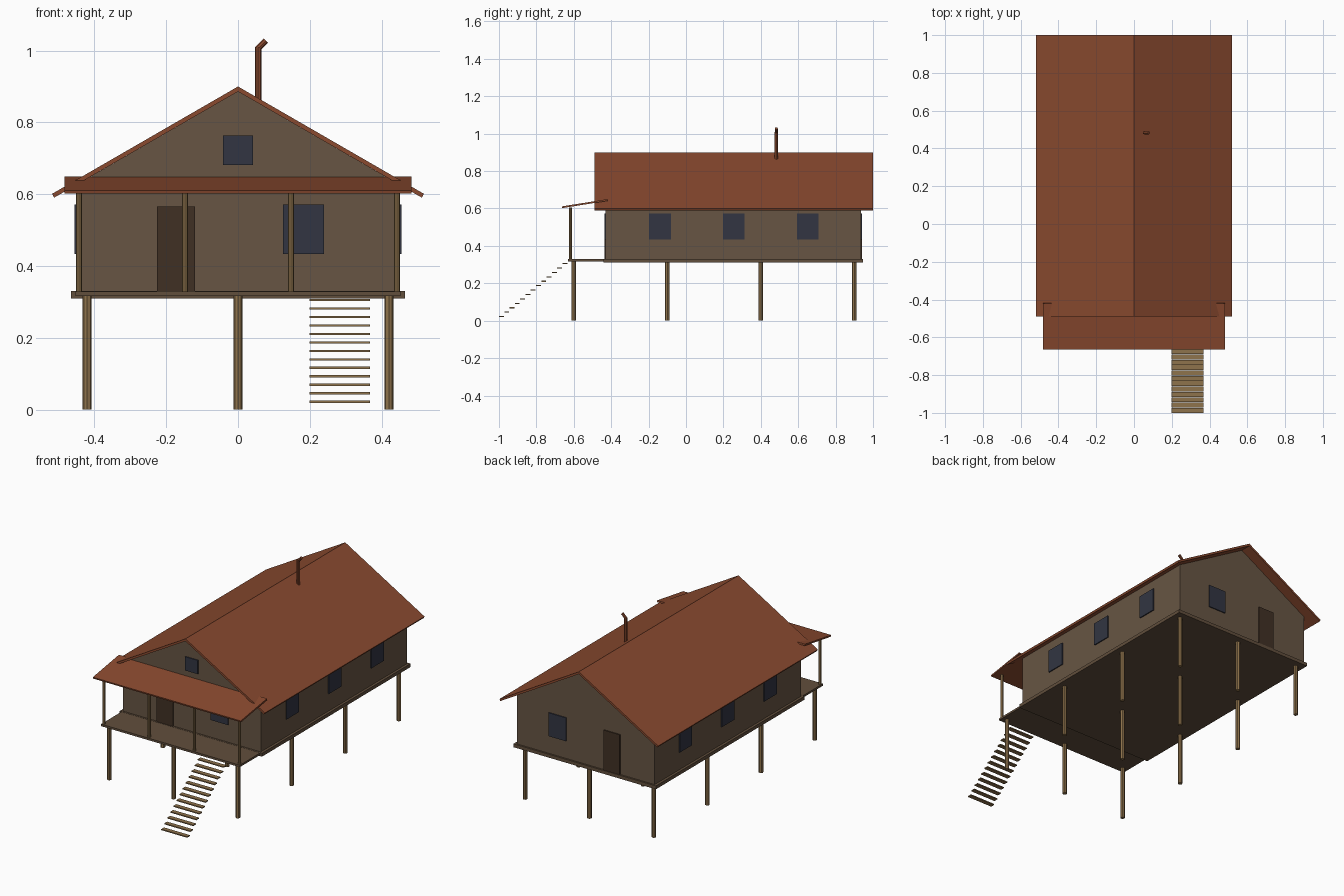
import bpy, bmesh, math
from mathutils import Vector

default = bpy.data.objects.get("Cube")
if default:
    bpy.data.objects.remove(default, do_unlink=True)


def material(name, srgb):
    colour = [((c / 255 + 0.055) / 1.055) ** 2.4 for c in srgb] + [1]
    mat = bpy.data.materials.new(name)
    mat.use_nodes = True
    mat.diffuse_color = colour
    mat.node_tree.nodes["Principled BSDF"].inputs["Base Color"].default_value = colour
    return mat


ROOF = material("rust red roof", (138, 74, 47))
WALL = material("brown wall", (103, 85, 67))
FLOOR = material("dark timber floor", (97, 78, 60))
WOOD = material("light timber", (143, 115, 76))
DOOR = material("dark door", (64, 48, 36))
GLASS = material("blue grey glass", (50, 53, 66))


def finish(name, bm, mat):
    bmesh.ops.recalc_face_normals(bm, faces=bm.faces)
    mesh = bpy.data.meshes.new(name)
    bm.to_mesh(mesh)
    bm.free()
    mesh.materials.append(mat)
    obj = bpy.data.objects.new(name, mesh)
    bpy.context.scene.collection.objects.link(obj)
    return obj


def prism(name, profile, start, end, axis, mat):
    """Extrude an (x, z) profile along y, or a (y, z) profile along x."""
    bm = bmesh.new()
    if axis == "y":
        points = [(u, start, w) for u, w in profile]
        step = Vector((0, end - start, 0))
    else:
        points = [(start, u, w) for u, w in profile]
        step = Vector((end - start, 0, 0))
    face = bm.faces.new([bm.verts.new(p) for p in points])
    extruded = bmesh.ops.extrude_face_region(bm, geom=[face])["geom"]
    moved = [v for v in extruded if isinstance(v, bmesh.types.BMVert)]
    bmesh.ops.translate(bm, verts=moved, vec=step)
    # the starting cap must survive so that the solid is closed
    if not face.is_valid:
        bm.faces.new([v for v in bm.verts if v not in moved])
    return finish(name, bm, mat)


def box(name, x, y, z, mat):
    rect = [(x[0], z[0]), (x[1], z[0]), (x[1], z[1]), (x[0], z[1])]
    return prism(name, rect, y[0], y[1], "y", mat)


def rod(name, start, end, radius, mat, sides=8):
    start, end = Vector(start), Vector(end)
    span = end - start
    bm = bmesh.new()
    bmesh.ops.create_cone(bm, cap_ends=True, segments=sides, radius1=radius,
                          radius2=radius, depth=span.length)
    obj = finish(name, bm, mat)
    obj.location = (start + end) / 2
    obj.rotation_euler = span.to_track_quat("Z", "Y").to_euler()
    return obj


# House shell with gables
FRONT, BACK, SIDE = -0.43, 0.935, 0.45
BASE, PITCH = 0.33, math.tan(math.radians(30))
EAVE = 0.886 - SIDE * PITCH
prism("house_walls", [(-SIDE, BASE), (SIDE, BASE), (SIDE, EAVE),
                      (0, 0.886), (-SIDE, EAVE)], FRONT, BACK, "y", WALL)
box("house_floor", (-0.465, 0.465), (-0.44, 0.945), (0.31, BASE), FLOOR)
box("porch_floor", (-0.453, 0.453), (-0.63, -0.44), (0.317, BASE - 0.001), FLOOR)

# Main roof: folded sheet with square-cut eaves
prism("main_roof", [(0, 0.9), (0.518, 0.601), (0.512, 0.5905), (0, 0.886),
                    (-0.512, 0.5905), (-0.518, 0.601)], -0.49, 1.0, "y", ROOF)

# Porch roof, sloping down to the front
prism("porch_roof", [(-0.662, 0.602), (-0.664, 0.611), (-0.42, 0.65),
                     (-0.418, 0.641)], -0.483, 0.483, "x", ROOF)

# Porch posts
for i in range(4):
    x = -0.443 + i * 0.2953
    rod(f"porch_post_{i + 1}", (x, -0.617, BASE - 0.002), (x, -0.617, 0.606), 0.0085, WOOD)

# Stilts under the house
for row in range(4):
    for col in (-1, 0, 1):
        x, y = col * 0.42, -0.6 + row * 0.5
        rod(f"stilt_{row + 1}_{col + 2}", (x, y, 0), (x, y, 0.318 if row == 0 else 0.311),
            0.0125, WOOD)

# Open stair treads
for i in range(13):
    y, z = -0.987 + i * 0.0283, 0.022 + i * 0.0236
    box(f"stair_tread_{i + 1}", (0.199, 0.368), (y - 0.013, y + 0.013),
        (z - 0.003, z + 0.003), WOOD)

# Doors and windows on both gable ends
for label, y, out in (("front", FRONT, -1), ("back", BACK, 1)):
    depth = (y - out * 0.002, y + out * 0.006)
    box(f"{label}_door", (-0.226, -0.12), depth, (BASE, 0.566), DOOR)
    box(f"{label}_window", (0.125, 0.24), depth, (0.434, 0.572), GLASS)
box("attic_window", (-0.042, 0.042), (FRONT - 0.006, FRONT + 0.002), (0.682, 0.763), GLASS)

# Three windows along each side
for label, s in (("left", 1), ("right", -1)):
    for i in range(3):
        y = -0.139 + i * 0.395
        box(f"{label}_window_{i + 1}", (s * (SIDE - 0.002), s * (SIDE + 0.006)),
            (y - 0.058, y + 0.058), (0.434, 0.572), GLASS)

# Stove pipe with bent tip
rod("stove_pipe", (0.056, 0.483, 0.85), (0.056, 0.483, 1.008), 0.009, ROOF)
rod("stove_pipe_tip", (0.053, 0.483, 1.003), (0.078, 0.483, 1.028), 0.008, ROOF)
